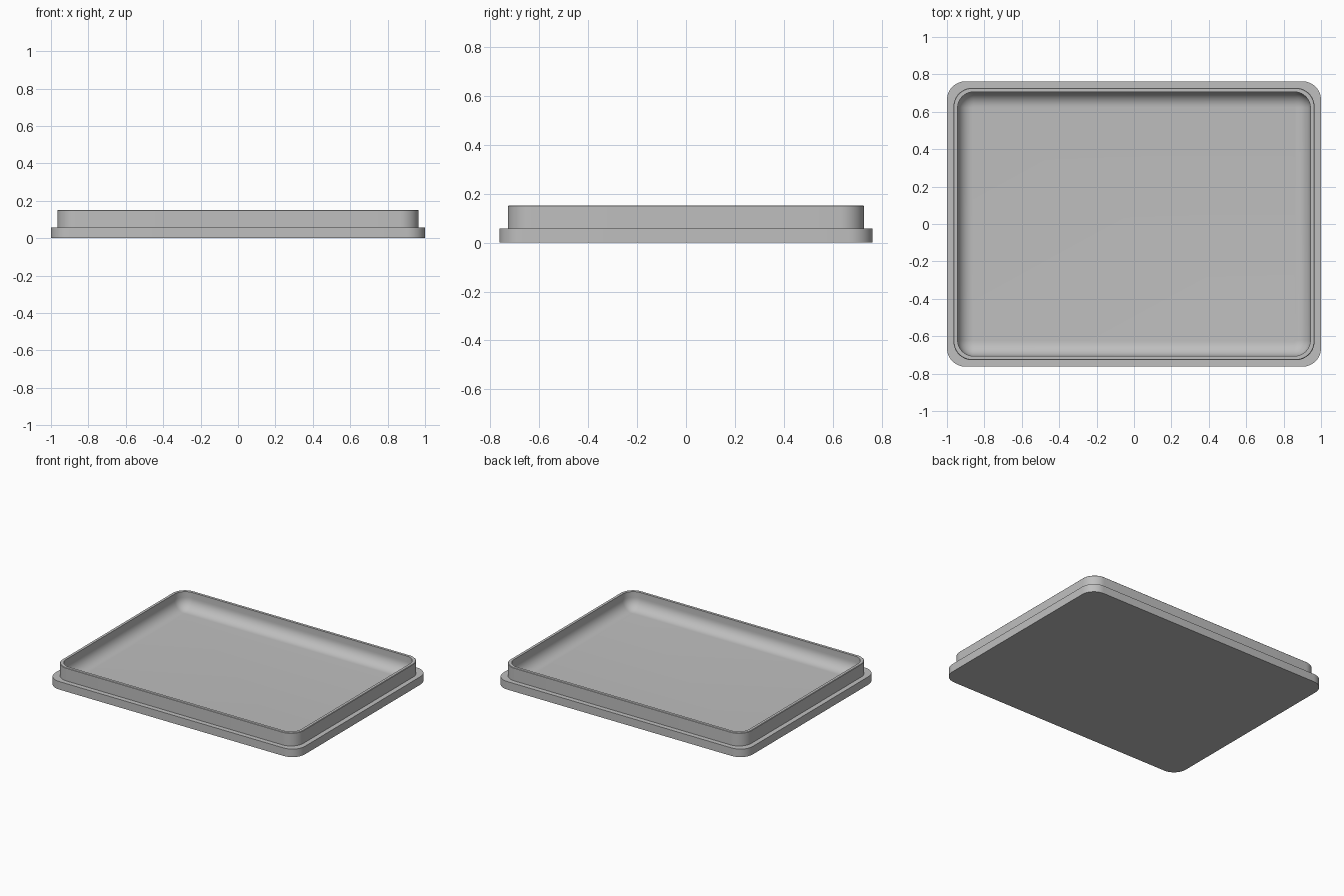
import bpy
import bmesh
from math import cos, sin, pi, radians

cube = bpy.data.objects.get("Cube")
if cube:
    bpy.data.objects.remove(cube, do_unlink=True)

HALF_X, HALF_Y = 1.0, 0.763
CORNER_STEPS = 12
FILLET_STEPS = 10

grey = bpy.data.materials.new("light grey")
grey.use_nodes = True
colour = (0.52, 0.52, 0.52, 1)
grey.diffuse_color = colour
grey.node_tree.nodes["Principled BSDF"].inputs["Base Color"].default_value = colour


def rounded_loop(bm, inset, z, radius):
    """Ring of vertices on a rounded rectangle, inset from the outer edge."""
    cx, cy = HALF_X - inset - radius, HALF_Y - inset - radius
    ring = []
    for quarter, (sx, sy) in enumerate(((1, 1), (-1, 1), (-1, -1), (1, -1))):
        for i in range(CORNER_STEPS + 1):
            a = (quarter + i / CORNER_STEPS) * pi / 2
            ring.append(bm.verts.new((sx * cx + radius * cos(a),
                                      sy * cy + radius * sin(a), z)))
    return ring


# Section from the underside, up over the rim, down into the tray: inset, z, corner radius
RIM, FLANGE, FLOOR = 0.152, 0.058, 0.03
WALL, INNER, FILLET = 0.035, 0.057, 0.08
section = [
    (0, 0, 0.1), (0, FLANGE, 0.1),
    (WALL, FLANGE, 0.1), (WALL, RIM - 0.003, 0.1), (WALL + 0.003, RIM, 0.097),
    (INNER, RIM, 0.085),
]
# Rounded transition from inner wall to floor
for i in range(FILLET_STEPS + 1):
    a = i / FILLET_STEPS * pi / 2
    shift = FILLET * (1 - cos(a))
    section.append((INNER + shift, FLOOR + FILLET * (1 - sin(a)), 0.085 - shift))

bm = bmesh.new()
rings = [rounded_loop(bm, *point) for point in section]
for low, high in zip(rings, rings[1:]):
    for i in range(len(low)):
        j = (i + 1) % len(low)
        bm.faces.new((low[i], low[j], high[j], high[i]))

# Underside and tray floor
bm.faces.new(rings[0][::-1])
bm.faces.new(rings[-1])
bmesh.ops.recalc_face_normals(bm, faces=bm.faces)

mesh = bpy.data.meshes.new("tray_lid")
bm.to_mesh(mesh)
bm.free()
mesh.materials.append(grey)
lid = bpy.data.objects.new("tray_lid", mesh)
bpy.context.collection.objects.link(lid)

bpy.ops.object.select_all(action="DESELECT")
lid.select_set(True)
bpy.context.view_layer.objects.active = lid
bpy.ops.object.shade_smooth_by_angle(angle=radians(30))
